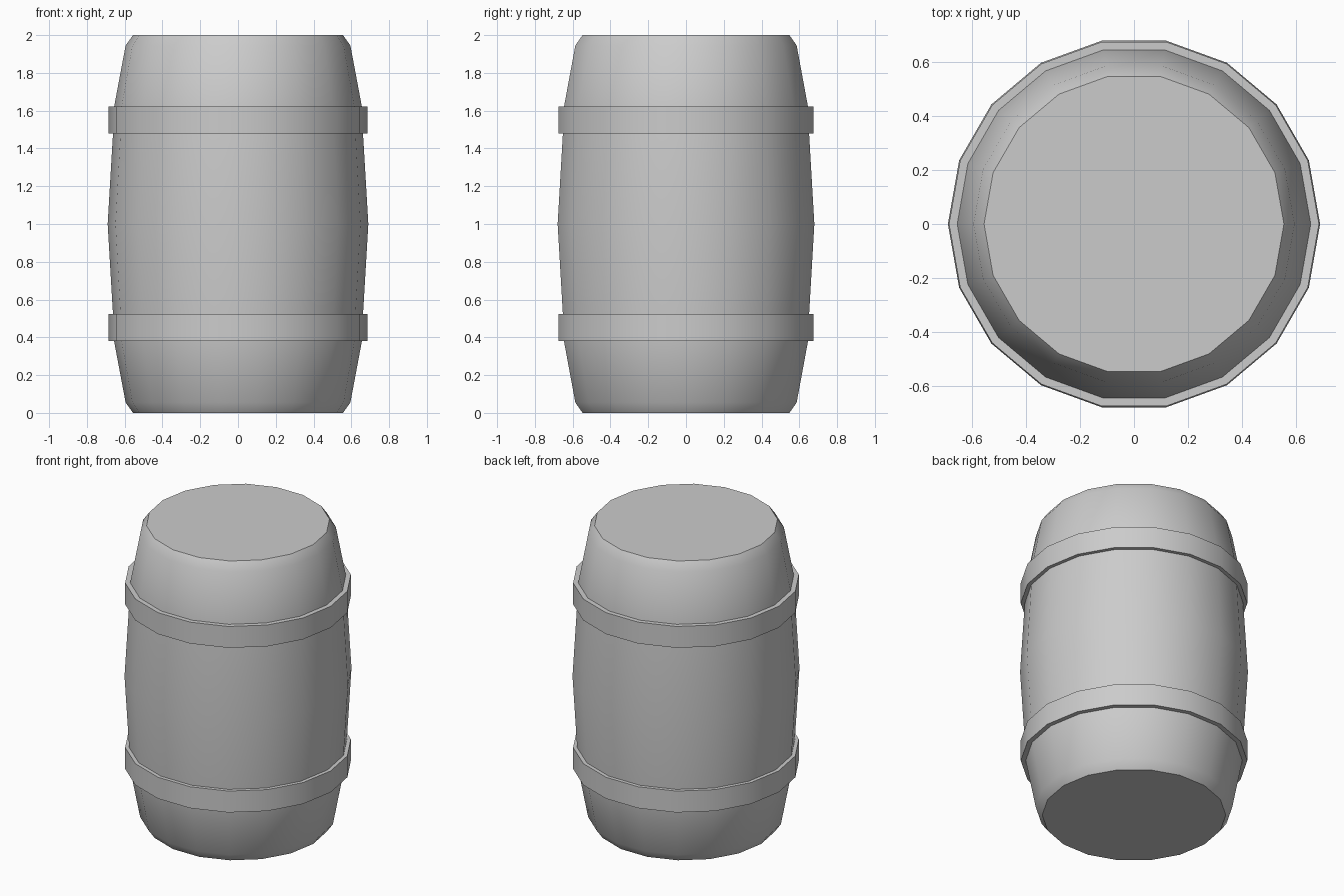
import bpy, bmesh
from math import cos, sin, pi, radians

if "Cube" in bpy.data.objects:
    bpy.data.objects.remove(bpy.data.objects["Cube"])

SIDES = 18


def lathe(name, profile, closed):
    """Revolve (radius, z) points; closed joins the profile ends, else caps them."""
    bm = bmesh.new()
    rings = [[bm.verts.new((r * cos(2 * pi * i / SIDES), r * sin(2 * pi * i / SIDES), z))
              for i in range(SIDES)] for r, z in profile]
    pairs = list(zip(rings, rings[1:]))
    if closed:
        pairs.append((rings[-1], rings[0]))
    else:
        bm.faces.new(rings[0][::-1])
        bm.faces.new(rings[-1])
    for a, b in pairs:
        for i in range(SIDES):
            j = (i + 1) % SIDES
            bm.faces.new((a[i], a[j], b[j], b[i]))
    bmesh.ops.recalc_face_normals(bm, faces=bm.faces)
    mesh = bpy.data.meshes.new(name)
    bm.to_mesh(mesh)
    bm.free()
    obj = bpy.data.objects.new(name, mesh)
    bpy.context.collection.objects.link(obj)
    bpy.ops.object.select_all(action='DESELECT')
    obj.select_set(True)
    bpy.context.view_layer.objects.active = obj
    bpy.ops.object.shade_smooth_by_angle(angle=radians(30))
    return obj


# Bulging barrel body, mirrored about its middle
half = [(0.556, 0), (0.595, 0.055), (0.656, 0.38), (0.662, 0.525)]
body = half + [(0.69, 1.0)] + [(r, 2 - z) for r, z in reversed(half)]
lathe("barrel_body", body, False)

# Two straight hoops
for name, z0 in (("lower_hoop", 0.38), ("upper_hoop", 1.48)):
    z1 = z0 + 0.143
    lathe(name, [(0.65, z0), (0.686, z0), (0.686, z1), (0.65, z1)], True)
